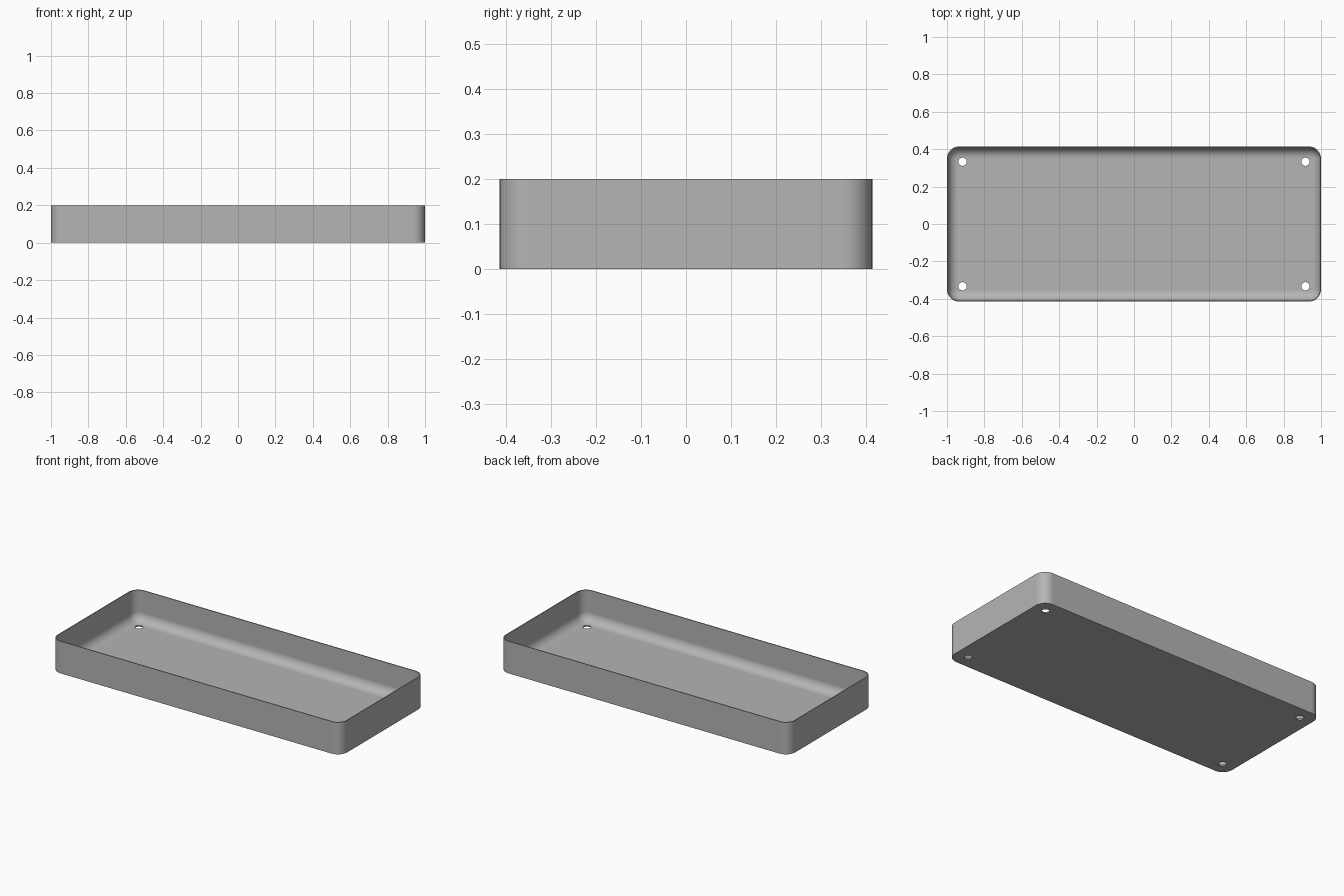
import bpy, bmesh, math
from math import sin, cos, pi

cube = bpy.data.objects.get("Cube")
if cube:
    bpy.data.objects.remove(cube, do_unlink=True)

HX, HY, H = 1.0, 0.415, 0.2        # outer half sizes and height
CORNER, WALL, FLOOR = 0.065, 0.006, 0.008
FILLET = 0.055                     # inner floor-to-wall rounding
STEPS = 10

grey = bpy.data.materials.new("plain grey")
grey.use_nodes = True
colour = (0.46, 0.46, 0.46, 1)
grey.diffuse_color = colour
grey.node_tree.nodes["Principled BSDF"].inputs["Base Color"].default_value = colour


def ring(bm, inset, z):
    """Rounded rectangle of vertices, shrunk by inset."""
    r = CORNER - inset
    verts = []
    for q, (sx, sy) in enumerate([(1, 1), (-1, 1), (-1, -1), (1, -1)]):
        for i in range(STEPS + 1):
            a = (q + i / STEPS) * pi / 2
            verts.append(bm.verts.new((sx * (HX - CORNER) + r * cos(a),
                                       sy * (HY - CORNER) + r * sin(a), z)))
    return verts


# Tray shell: outer wall, rim, inner wall, rounded inner edge, floor
profile = [(0, 0), (0, H), (WALL, H)]
for i in range(STEPS + 1):
    a = i / STEPS * pi / 2
    profile.append((WALL + FILLET * (1 - cos(a)), FLOOR + FILLET * (1 - sin(a))))

bm = bmesh.new()
rings = [ring(bm, inset, z) for inset, z in profile]
for low, high in zip(rings, rings[1:]):
    for i in range(len(low)):
        j = (i + 1) % len(low)
        bm.faces.new((low[i], low[j], high[j], high[i]))
bm.faces.new(rings[0][::-1])
bm.faces.new(rings[-1])
bmesh.ops.recalc_face_normals(bm, faces=bm.faces)
mesh = bpy.data.meshes.new("tray")
bm.to_mesh(mesh)
bm.free()
mesh.materials.append(grey)
tray = bpy.data.objects.new("tray", mesh)
bpy.context.collection.objects.link(tray)

# Four corner screw holes
bm = bmesh.new()
for sx in (-1, 1):
    for sy in (-1, 1):
        made = bmesh.ops.create_cone(bm, cap_ends=True, segments=32, radius1=0.022,
                                     radius2=0.022, depth=0.1)
        bmesh.ops.translate(bm, verts=made["verts"], vec=(sx * 0.917, sy * 0.333, 0))
cut_mesh = bpy.data.meshes.new("hole_cutters")
bm.to_mesh(cut_mesh)
bm.free()
cut_mesh.materials.append(grey)
cutters = bpy.data.objects.new("hole_cutters", cut_mesh)
bpy.context.collection.objects.link(cutters)

holes = tray.modifiers.new("screw holes", "BOOLEAN")
holes.operation = "DIFFERENCE"
holes.solver = "EXACT"
holes.object = cutters
bpy.ops.object.select_all(action="DESELECT")
tray.select_set(True)
bpy.context.view_layer.objects.active = tray
bpy.ops.object.modifier_apply(modifier=holes.name)
bpy.data.objects.remove(cutters, do_unlink=True)

# Smooth the roundings, keep rims and holes sharp
bpy.ops.object.shade_smooth_by_angle(angle=math.radians(35))
weighted = tray.modifiers.new("flat floor shading", "WEIGHTED_NORMAL")
weighted.keep_sharp = True
